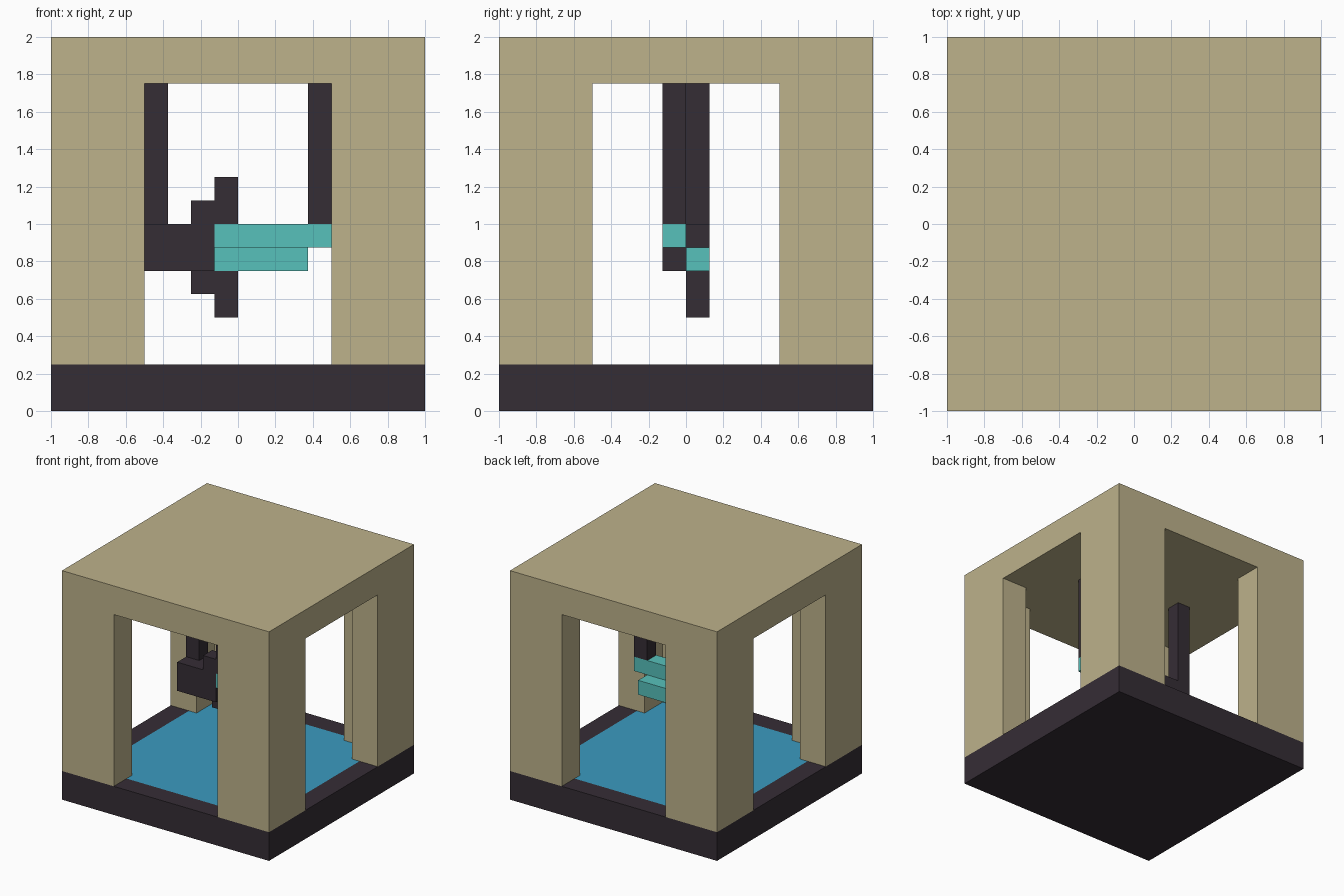
import bpy
import bmesh
from mathutils import Matrix, Vector

old = bpy.data.objects.get("Cube")
if old:
    bpy.data.objects.remove(old, do_unlink=True)


def material(name, hex_code):
    srgb = [int(hex_code[i:i + 2], 16) / 255 for i in (0, 2, 4)]
    colour = [((c + 0.055) / 1.055) ** 2.4 for c in srgb] + [1]
    mat = bpy.data.materials.new(name)
    mat.use_nodes = True
    mat.diffuse_color = colour
    mat.node_tree.nodes["Principled BSDF"].inputs["Base Color"].default_value = colour
    return mat


SAND = material("sand stone", "bdb28b")
DARK = material("dark stone", "352d35")
TEAL = material("teal", "57c1bb")
BLUE = material("blue", "3b9bc0")


def finish(bm, name, *mats):
    bmesh.ops.recalc_face_normals(bm, faces=bm.faces[:])
    mesh = bpy.data.meshes.new(name)
    bm.to_mesh(mesh)
    bm.free()
    for mat in mats:
        mesh.materials.append(mat)
    obj = bpy.data.objects.new(name, mesh)
    bpy.context.collection.objects.link(obj)
    return obj


def box_mesh(x, y, z):
    """Box between the given (low, high) limits on each axis."""
    bm = bmesh.new()
    bmesh.ops.create_cube(bm, size=1)
    for v in bm.verts:
        v.co = [lim[0] if c < 0 else lim[1] for c, lim in zip(v.co, (x, y, z))]
    return bm


def prism(name, points, axis, depth, mat):
    """Extrude a closed outline of 3D points along an axis."""
    bm = bmesh.new()
    face = bm.faces.new([bm.verts.new(p) for p in points])
    ext = bmesh.ops.extrude_face_region(bm, geom=[face])
    moved = [g for g in ext["geom"] if isinstance(g, bmesh.types.BMVert)]
    bmesh.ops.translate(bm, vec=Vector(axis) * depth, verts=moved)
    return finish(bm, name, mat)


def box(name, x, y, z, mat):
    return finish(box_mesh(x, y, z), name, mat)


# Base slab with a blue floor inset in its top
bm = box_mesh((-1, 1), (-1, 1), (0, 0.25))
bm.normal_update()
top = max(bm.faces, key=lambda f: f.calc_center_median().z)
bmesh.ops.inset_region(bm, faces=[top], thickness=0.25)
top.material_index = 1
finish(bm, "base", DARK, BLUE)

# Canopy: solid block hollowed by a room with an opening on each side
canopy = box("canopy", (-1, 1), (-1, 1), (0.25, 2), SAND)
quarter = [(1.2, 0.5), (0.75, 0.5), (0.75, 0.75), (0.5, 0.75), (0.5, 1.2)]
outline = [Matrix.Rotation(turn * 1.5707963, 3, "Z") @ Vector((x, y, 0))
           for turn in range(4) for x, y in quarter]
cutter = prism("room_cutter", outline, (0, 0, 1), 1.75, SAND)
cutter.hide_render = True
cut = canopy.modifiers.new("room", "BOOLEAN")
cut.operation = "DIFFERENCE"
cut.solver = "EXACT"
cut.object = cutter
bpy.context.view_layer.objects.active = canopy
bpy.ops.object.modifier_apply(modifier=cut.name)
bpy.data.objects.remove(cutter, do_unlink=True)

# Hanging sword: handle and two staggered halves of blade, guard and hanger
FRONT, BACK = (-0.125, 0), (0, 0.125)
box("handle", (-0.5, -0.125), (-0.125, 0.125), (0.75, 1), DARK)
box("upper_blade", (-0.125, 0.5), FRONT, (0.875, 1), TEAL)
box("lower_blade", (-0.125, 0.375), BACK, (0.75, 0.875), TEAL)
box("left_hanger", (0.375, 0.5), FRONT, (1, 1.75), DARK)
box("right_hanger", (-0.5, -0.375), BACK, (1, 1.75), DARK)

# Stepped guards, one above the front half and one below the back half
steps = [(-0.25, 0), (0, 0), (0, 0.25), (-0.125, 0.25), (-0.125, 0.125), (-0.25, 0.125)]
for name, half, z, up in (("upper_guard", FRONT, 1, 1), ("lower_guard", BACK, 0.75, -1)):
    prism(name, [(x, half[0], z + up * h) for x, h in steps], (0, 1, 0), 0.125, DARK)
